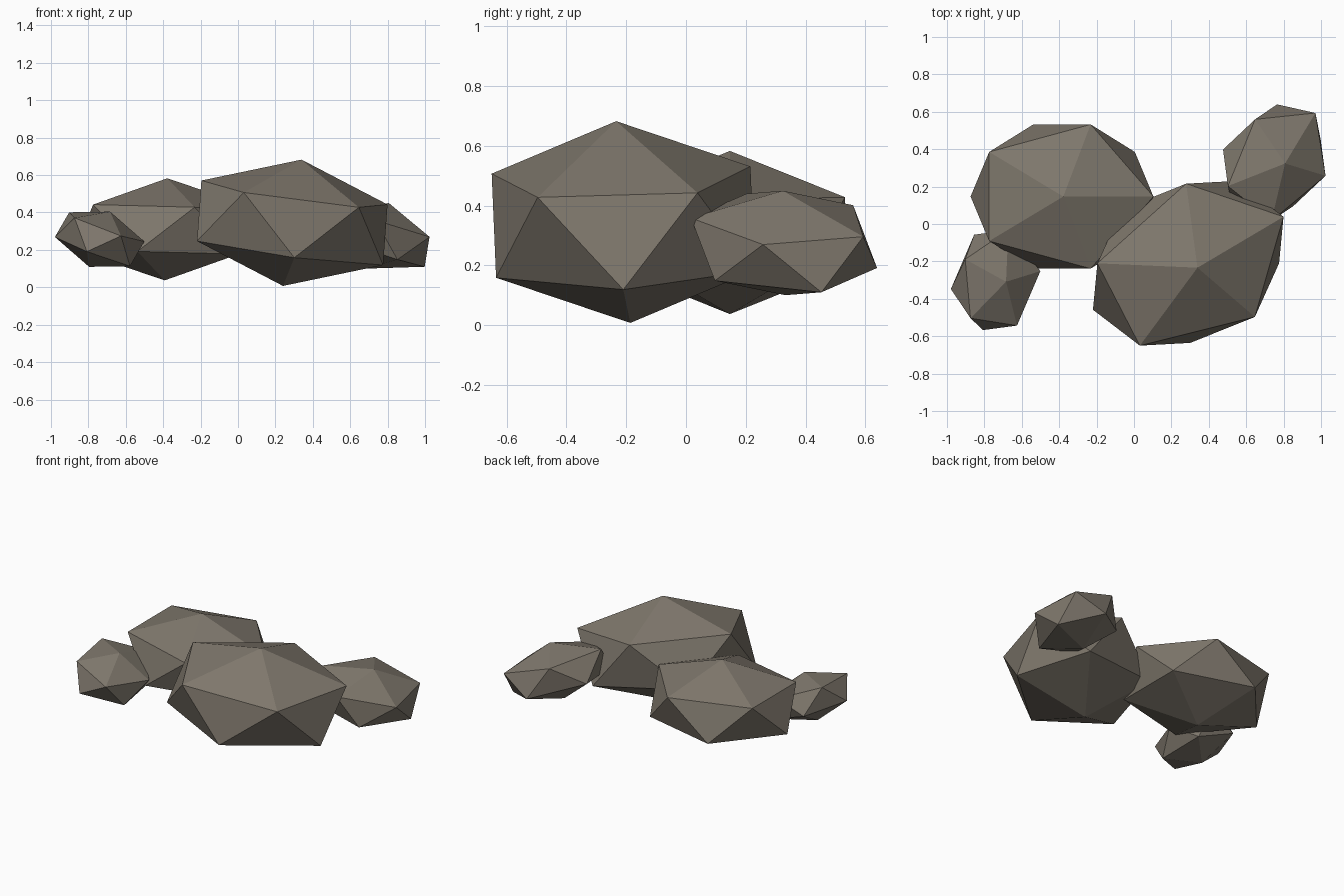
import bpy
from math import radians

cube = bpy.data.objects.get("Cube")
if cube:
    bpy.data.objects.remove(cube, do_unlink=True)

# Single stone colour
stone = bpy.data.materials.new("warm_grey_stone")
stone.use_nodes = True
colour = (0.21, 0.185, 0.15, 1.0)
stone.diffuse_color = colour
bsdf = next(n for n in stone.node_tree.nodes if n.type == "BSDF_PRINCIPLED")
bsdf.inputs["Base Color"].default_value = colour
bsdf.inputs["Roughness"].default_value = 0.9


def boulder(name, location, tilt, radii):
    """A faceted twenty-sided boulder, stretched to its radii and tilted in degrees."""
    bpy.ops.mesh.primitive_ico_sphere_add(subdivisions=1, radius=1.0, location=location)
    rock = bpy.context.object
    rock.name = name
    rock.data.name = name
    rock.rotation_euler = [radians(angle) for angle in tilt]
    rock.scale = radii
    rock.data.materials.append(stone)
    bpy.ops.object.shade_flat()
    return rock


# Two large overlapping boulders in the middle
boulder("large_front_boulder", (0.29, -0.21, 0.345), (7.4, 5.5, 28), (0.62, 0.475, 0.342))
boulder("large_back_boulder", (-0.385, 0.147, 0.31), (0, 1.5, 0), (0.543, 0.453, 0.273))

# Two small boulders at the outer ends
boulder("small_front_boulder", (-0.74, -0.30, 0.257), (21, 0, 81), (0.307, 0.256, 0.158))
boulder("small_back_boulder", (0.75, 0.328, 0.275), (15.5, 9.8, 54), (0.375, 0.294, 0.184))
